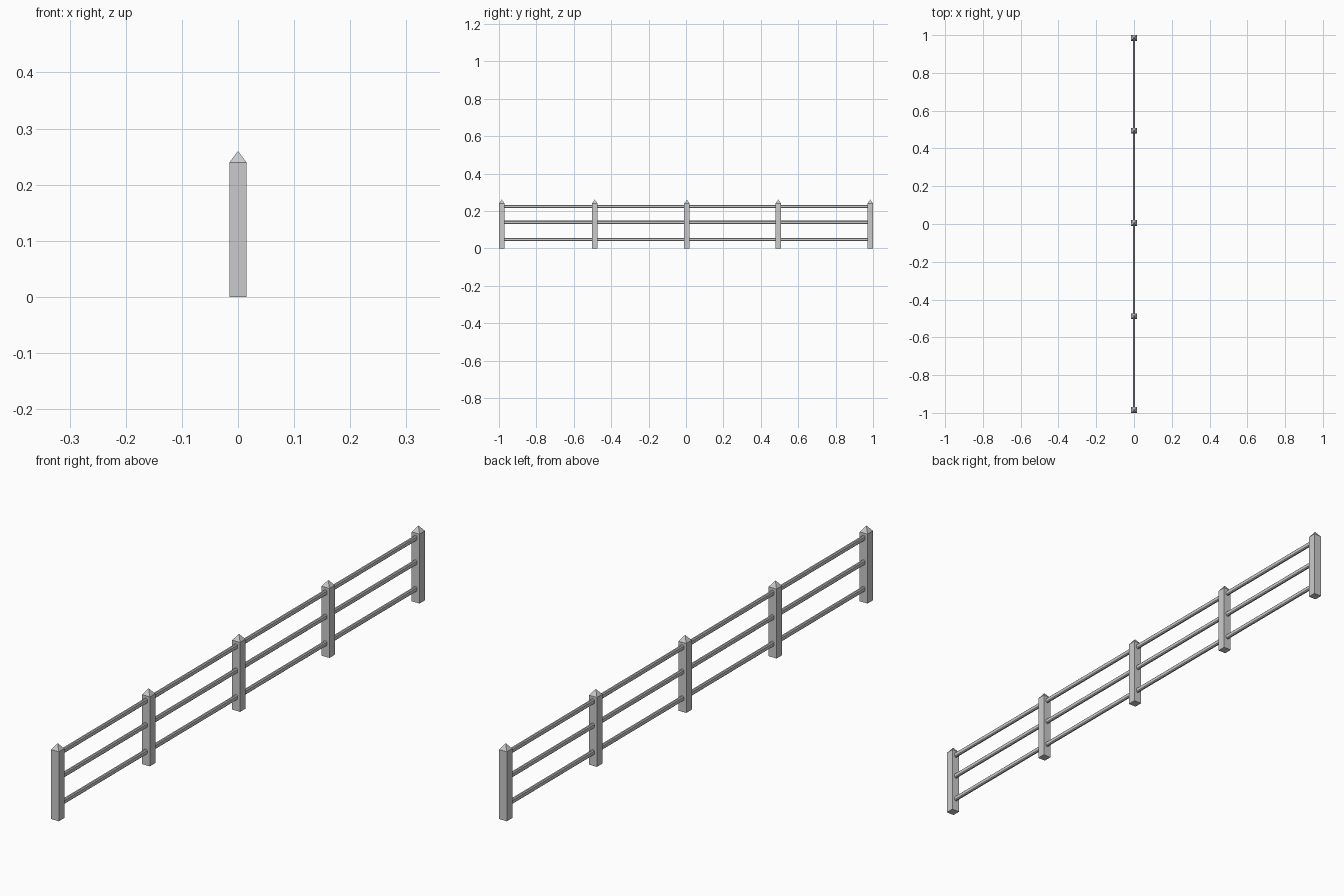
import bpy, bmesh
from mathutils import Matrix

if "Cube" in bpy.data.objects:
    bpy.data.objects.remove(bpy.data.objects["Cube"])

W = 0.015        # half width of a post
SHOULDER = 0.24  # height where the pointed cap starts
TIP = 0.26


def add_object(name, bm):
    bmesh.ops.recalc_face_normals(bm, faces=bm.faces)
    mesh = bpy.data.meshes.new(name)
    bm.to_mesh(mesh)
    bm.free()
    obj = bpy.data.objects.new(name, mesh)
    bpy.context.collection.objects.link(obj)
    return obj


def box(size, z=0):
    bm = bmesh.new()
    bmesh.ops.create_cube(bm, size=1, matrix=Matrix.Translation((0, 0, z))
                          @ Matrix.Diagonal((*size, 1)))
    return bm


# Square post with a pyramid top
def post(y):
    bm = box((2 * W, 2 * W, SHOULDER), SHOULDER / 2)
    top = max(bm.faces, key=lambda f: f.calc_center_median().z)
    tip = bmesh.ops.poke(bm, faces=[top])["verts"][0]
    tip.co.z = TIP
    add_object("post", bm).location.y = y


# Narrow rail with eased long edges, ending inside the end posts
def rail(z):
    bm = box((0.011, 1.96, 0.017))
    long_edges = [e for e in bm.edges if e.calc_length() > 1]
    bmesh.ops.bevel(bm, geom=long_edges, offset=0.003, segments=1, affect='EDGES')
    add_object("rail", bm).location.z = z


for y in (-0.985, -0.488, 0.005, 0.493, 0.985):
    post(y)
for z in (0.047, 0.139, 0.223):
    rail(z)
